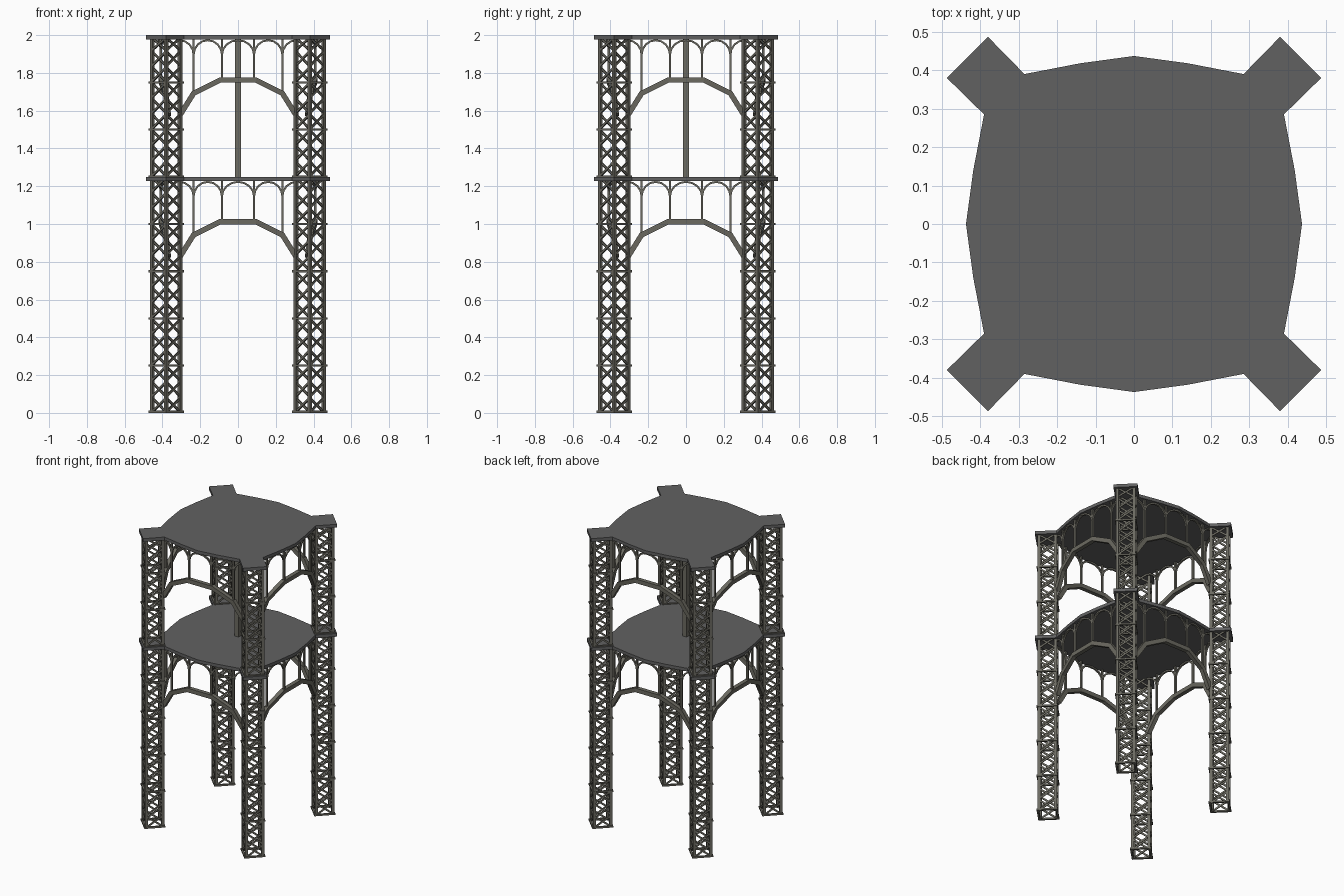
import bpy, bmesh
from math import sin, cos, pi
from mathutils import Matrix, Vector

if "Cube" in bpy.data.objects:
    bpy.data.objects.remove(bpy.data.objects["Cube"])

HALF = 0.061          # half width of a tower
CENTRE = 0.38         # tower offset in x and y
STOREYS = (1.25, 2.0)  # deck top heights


def material(name, rgb):
    m = bpy.data.materials.new(name)
    m.diffuse_color = (*rgb, 1)
    m.use_nodes = True
    m.node_tree.nodes["Principled BSDF"].inputs["Base Color"].default_value = m.diffuse_color
    return m


IRON = material("iron_paint", (0.15, 0.145, 0.12))
DECK = material("deck_grey", (0.12, 0.12, 0.12))


def finish(bm, name, mat):
    bmesh.ops.recalc_face_normals(bm, faces=bm.faces[:])
    me = bpy.data.meshes.new(name)
    bm.to_mesh(me)
    bm.free()
    me.materials.append(mat)
    ob = bpy.data.objects.new(name, me)
    bpy.context.collection.objects.link(ob)
    return ob


def strip(bm, pts, thick, depth, mtx):
    """Mitred rectangular bar along a path in an upright plane facing -y."""
    pts = [Vector(p) for p in pts]
    dirs = [Vector((b.x - a.x, b.z - a.z)).normalized() for a, b in zip(pts, pts[1:])]
    rings = []
    for i, p in enumerate(pts):
        d0, d1 = dirs[max(i - 1, 0)], dirs[min(i, len(dirs) - 1)]
        d = (d0 + d1).normalized()
        s = thick / 2 / max(d.dot(d0), 0.3)
        n = Vector((-d.y * s, 0, d.x * s))
        y = Vector((0, depth / 2, 0))
        rings.append([bm.verts.new(mtx @ q) for q in (p + n + y, p + n - y, p - n - y, p - n + y)])
    for a, b in zip(rings, rings[1:]):
        for j in range(4):
            k = (j + 1) % 4
            bm.faces.new((a[j], a[k], b[k], b[j]))
    bm.faces.new(rings[0])
    bm.faces.new(rings[-1][::-1])


def quarter(k):
    return Matrix.Rotation(k * pi / 2, 4, 'Z')


# Lattice towers, turned 45 degrees at the four corners
def tower(name, sx, sy):
    bm = bmesh.new()
    base = Matrix.Translation((sx * CENTRE, sy * CENTRE, 0)) @ Matrix.Rotation(pi / 4, 4, 'Z')
    for k in range(4):
        m = base @ quarter(k)
        c = HALF - 0.009
        strip(bm, [(c, -c, 0), (c, -c, 1.99)], 0.018, 0.018, m)
        # horizontal rings
        for i in range(9):
            z = min(max(i * 0.25, 0.006), 1.985)
            strip(bm, [(-0.066, -0.060, z), (0.066, -0.060, z)], 0.011, 0.012, m)
        # cross braces
        step = 0.25 / 3
        for i in range(24):
            z0, z1 = i * step + 0.004, (i + 1) * step - 0.004
            if i == 23:
                z1 = 1.985
            strip(bm, [(-c, -0.055, z0), (c, -0.055, z1)], 0.011, 0.006, m)
            strip(bm, [(-c, -0.051, z1), (c, -0.051, z0)], 0.011, 0.006, m)
    finish(bm, name, IRON)


for side, sx in (("left", -1), ("right", 1)):
    for end, sy in (("front", -1), ("back", 1)):
        tower(f"{end}_{side}_tower", sx, sy)

# Decks: bulging sides with square caps over the towers
EDGE = [(0, 0.437), (0.14, 0.418), (0.285, 0.39), (0.38, 0.487)]


def deck(name, top):
    bm = bmesh.new()
    prof = [(-x, -y) for x, y in EDGE[2:0:-1]] + [(x, -y) for x, y in EDGE] + [(0.487, -0.38)]
    verts = [bm.verts.new(quarter(k) @ Vector((x, y, top - 0.022))) for k in range(4) for x, y in prof]
    face = bm.faces.new(verts)
    ext = bmesh.ops.extrude_face_region(bm, geom=[face], use_keep_orig=True)
    bmesh.ops.translate(bm, vec=(0, 0, 0.022),
                        verts=[g for g in ext["geom"] if isinstance(g, bmesh.types.BMVert)])
    finish(bm, name, DECK)


def edge_y(x):
    """Depth of the arcade, just inside the bulging deck edge."""
    x = abs(x)
    (x0, y0), (x1, y1) = (EDGE[0], EDGE[1]) if x < 0.14 else (EDGE[1], EDGE[2])
    return -(y0 + (y1 - y0) * (x - x0) / (x1 - x0)) + 0.017


# Arched girders with posts and a small arcade on every side
def arcade(name, top):
    bm = bmesh.new()
    spring, head = top - 0.105, top - 0.027
    half = [(0.305, top - 0.42), (0.235, top - 0.308), (0.095, top - 0.238)]
    arch = half + [(-x, z) for x, z in half[::-1]]
    for k in range(4):
        m = quarter(k)
        strip(bm, [(x, edge_y(x), z) for x, z in arch], 0.028, 0.028, m)
        for x, z in ((0.235, top - 0.308), (0.085, top - 0.238)):
            for s in (-1, 1):
                strip(bm, [(s * x, edge_y(x), z), (s * x, edge_y(x), top - 0.02)], 0.012, 0.012, m)
        for cx in (-0.31, -0.16, 0, 0.16, 0.31):
            r = 0.085 if cx == 0 else 0.075
            pts = []
            for i in range(9):
                a = pi * i / 8
                x = cx + r * cos(a)
                if abs(x) < 0.312:
                    pts.append((x, edge_y(x), spring + (head - spring) * sin(a)))
            strip(bm, pts, 0.010, 0.012, m)
    finish(bm, name, IRON)


for level, top in zip(("lower", "upper"), STOREYS):
    deck(f"{level}_deck", top)
    arcade(f"{level}_arcade", top)

# Central column between the decks
bm = bmesh.new()
strip(bm, [(0, 0, 1.24), (0, 0, 1.985)], 0.032, 0.032, Matrix.Identity(4))
finish(bm, "central_column", IRON)
